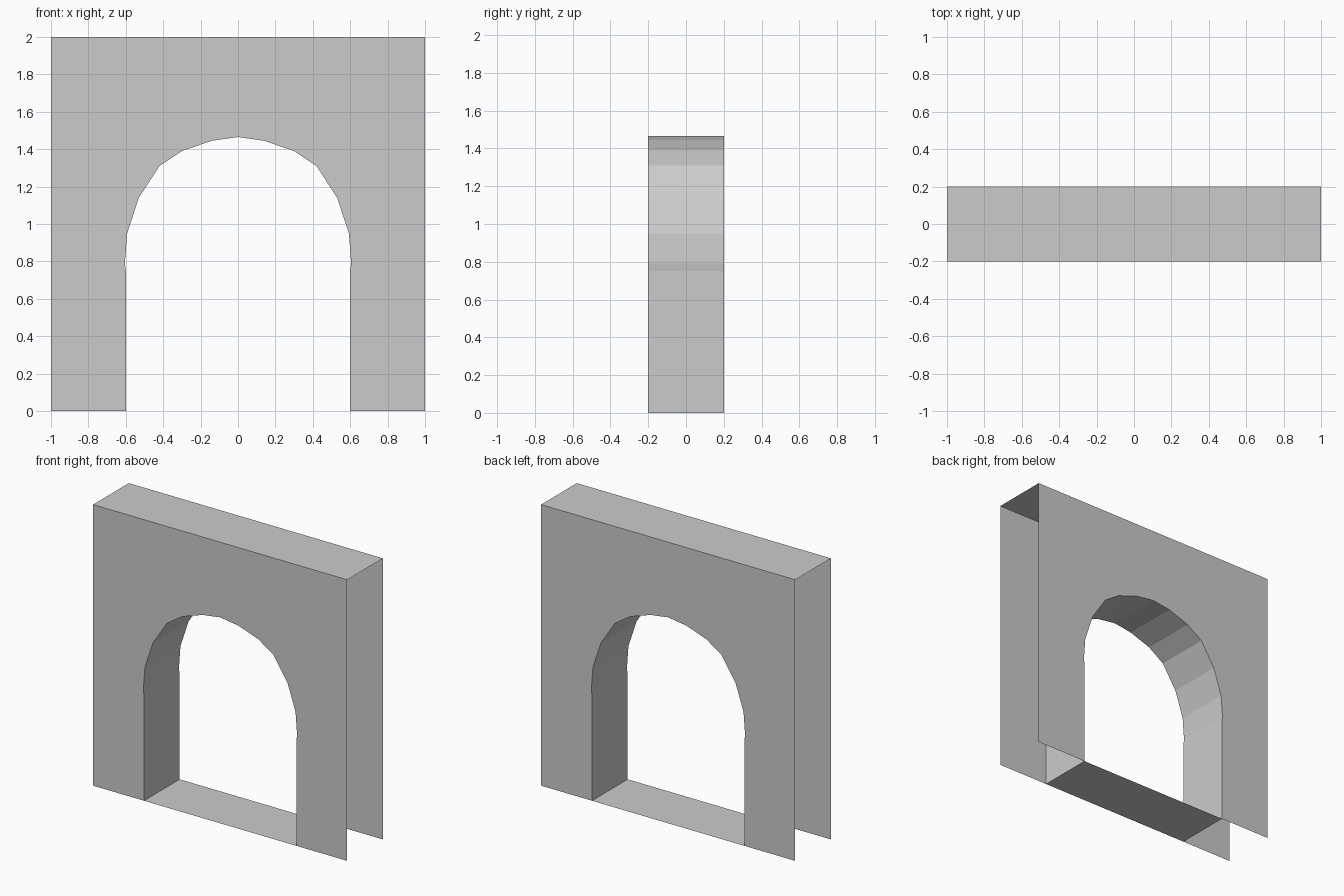
import bpy, bmesh

if "Cube" in bpy.data.objects:
    bpy.data.objects.remove(bpy.data.objects["Cube"])

HALF_DEPTH = 0.2

# right half of the arch opening, from the foot to just before the crown
half_arch = [(0.6, 0), (0.6, 0.75), (0.605, 0.79), (0.593, 0.95), (0.53, 1.14),
             (0.42, 1.31), (0.3, 1.39), (0.14, 1.445)]
# full opening, left foot -> crown -> right foot
arch = [(-x, z) for x, z in half_arch] + [(0, 1.465)] + half_arch[::-1]
outline = [(-1, 0)] + arch + [(1, 0), (1, 2), (-1, 2)]


def make_object(name, bm):
    bmesh.ops.remove_doubles(bm, verts=bm.verts, dist=1e-5)
    mesh = bpy.data.meshes.new(name)
    bm.to_mesh(mesh)
    bm.free()
    bpy.context.collection.objects.link(bpy.data.objects.new(name, mesh))


def add_face(bm, points):
    bm.faces.new([bm.verts.new(p) for p in points])


def add_strip(bm, a, b):
    """Quad spanning the wall thickness along the profile edge a-b."""
    d = HALF_DEPTH
    add_face(bm, [(b[0], -d, b[1]), (a[0], -d, a[1]), (a[0], d, a[1]), (b[0], d, b[1])])


bm = bmesh.new()
# front and back wall faces
add_face(bm, [(x, -HALF_DEPTH, z) for x, z in outline])
add_face(bm, [(x, HALF_DEPTH, z) for x, z in reversed(outline)])
# top cap (outer ends and pillar bottoms stay open)
add_strip(bm, (1, 2), (-1, 2))
# lining of the opening, closed by the threshold floor
for a, b in zip(arch, arch[1:] + arch[:1]):
    add_strip(bm, a, b)
make_object("arch_wall", bm)
